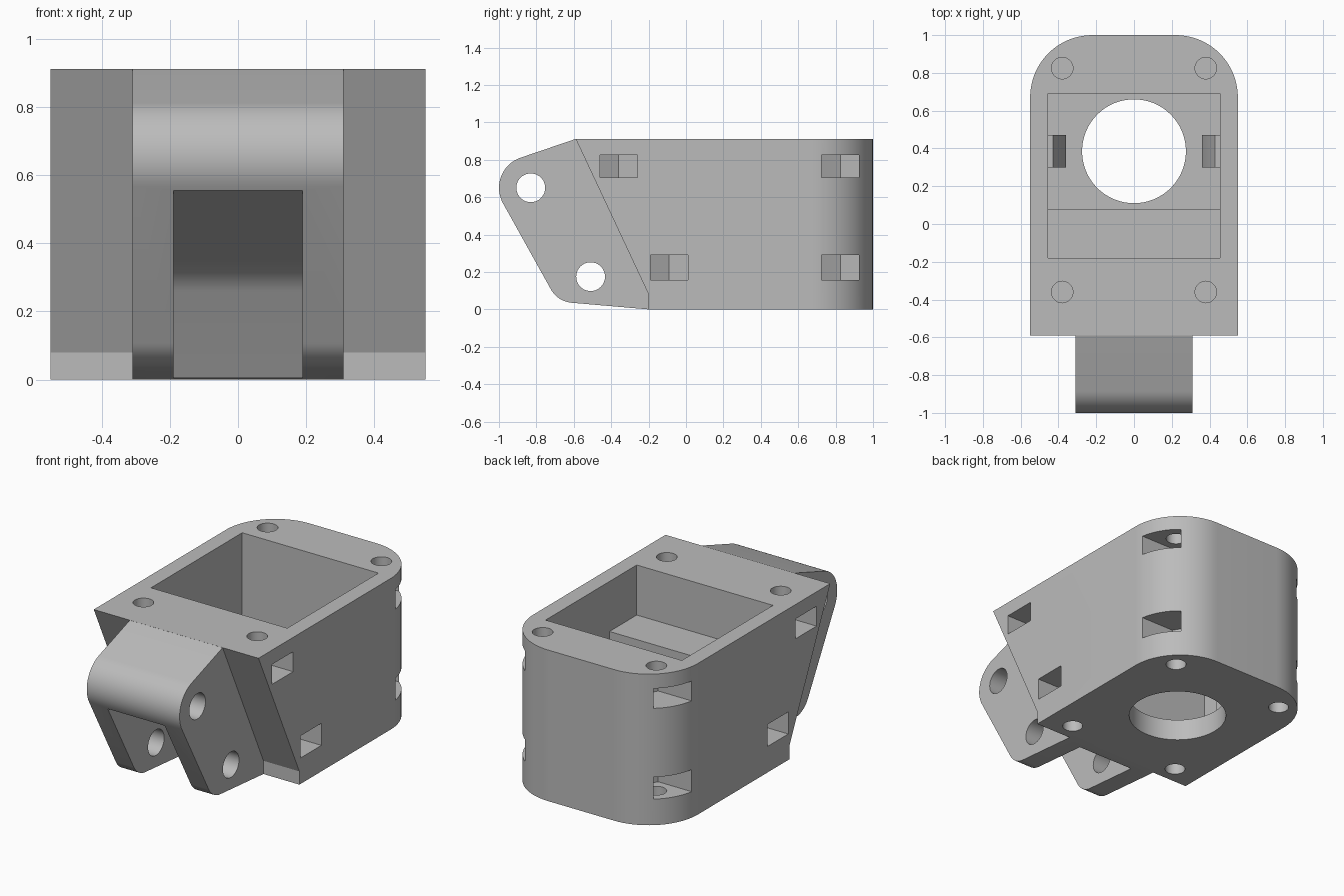
import bpy, bmesh, math
from mathutils import Vector

if "Cube" in bpy.data.objects:
    bpy.data.objects.remove(bpy.data.objects["Cube"])

H = 0.912          # overall height
W = 0.55           # half width of the body

grey = bpy.data.materials.new("plain grey")
grey.diffuse_color = (0.5, 0.5, 0.5, 1)
grey.use_nodes = True
grey.node_tree.nodes["Principled BSDF"].inputs["Base Color"].default_value = grey.diffuse_color


def prism(name, pts, lo, hi, axis):
    """Extrude a 2D outline: axis 'x' takes (y, z) points, axis 'z' takes (x, y)."""
    place = (lambda p, t: (t, p[0], p[1])) if axis == 'x' else (lambda p, t: (p[0], p[1], t))
    bm = bmesh.new()
    base = bm.faces.new([bm.verts.new(place(p, lo)) for p in pts])
    ext = bmesh.ops.extrude_face_region(bm, geom=[base])
    verts = [v for v in ext["geom"] if isinstance(v, bmesh.types.BMVert)]
    bmesh.ops.translate(bm, verts=verts, vec=Vector(place((0, 0), hi - lo)))
    bmesh.ops.recalc_face_normals(bm, faces=bm.faces)
    me = bpy.data.meshes.new(name)
    bm.to_mesh(me)
    bm.free()
    me.materials.append(grey)
    ob = bpy.data.objects.new(name, me)
    bpy.context.collection.objects.link(ob)
    return ob


def arc(cx, cy, r, a0, a1, n):
    return [(cx + r * math.cos(math.radians(a0 + (a1 - a0) * i / n)),
             cy + r * math.sin(math.radians(a0 + (a1 - a0) * i / n))) for i in range(n + 1)]


def circle(cx, cy, r, n=40):
    return arc(cx, cy, r, 0, 360, n)[:-1]


def rect(x0, x1, y0, y1):
    return [(x0, y0), (x1, y0), (x1, y1), (x0, y1)]


def combine(target, tool, op):
    """Apply a boolean and remove the tool."""
    tool.hide_render = True
    mod = target.modifiers.new(op, 'BOOLEAN')
    mod.operation, mod.solver, mod.object = op, 'EXACT', tool
    bpy.context.view_layer.objects.active = target
    bpy.ops.object.modifier_apply(modifier=mod.name)
    bpy.data.objects.remove(tool)


# Body: rounded-back plan trimmed to a slanted-front side profile
R = 0.33
plan = [(-W, -0.7), (W, -0.7)] + arc(W - R, 1 - R, R, 0, 90, 20) + arc(R - W, 1 - R, R, 90, 180, 20)
body = prism("bracket_body", plan, 0, H, 'z')
side = [(-0.59, H), (-0.2, 0.08), (-0.2, -0.1), (1.2, -0.1), (1.2, 1.1), (-0.59, 1.1)]
combine(body, prism("side_trim", side, -0.7, 0.7, 'x'), 'INTERSECT')

# Hinge lug: two rounded ends joined by tangent lines
lug_side = ([(-0.588, H)] + arc(-0.83, 0.65, 0.17, 108.9, 209.1, 16)
            + arc(-0.6, 0.175, 0.14, 209.1, 265.1, 12)
            + [(-0.2, 0), (-0.19, 0.03), (-0.19, 0.09), (-0.5, 0.85)])
lug = prism("hinge_lug", lug_side, -0.31, 0.31, 'x')

# Slot between the lug arms, with a rounded inner corner
p0, p1, p2 = Vector((-0.396, 0.26)), Vector((-0.43, 0.318)), Vector((-0.5, 0.347))
fillet = [tuple(p0 * (1 - t) ** 2 + p1 * 2 * t * (1 - t) + p2 * t * t)
          for t in [i / 10 for i in range(11)]]
slot = [(-0.194, -0.1)] + fillet + [(-1.2, 0.655), (-1.2, -0.1)]
combine(lug, prism("lug_slot", slot, -0.19, 0.19, 'x'), 'DIFFERENCE')

# Hinge pin holes
for y, z in ((-0.83, 0.65), (-0.51, 0.175)):
    combine(lug, prism("pin_hole", circle(y, z, 0.077), -0.5, 0.5, 'x'), 'DIFFERENCE')
combine(body, lug, 'UNION')

# Cavity, deeper behind a front step, and the round floor opening
FLOOR = 0.13
cavity = [(-0.18, 1.1), (-0.18, 0.61), (0.08, 0.61), (0.08, FLOOR), (0.69, FLOOR), (0.69, 1.1)]
combine(body, prism("cavity", cavity, -0.455, 0.455, 'x'), 'DIFFERENCE')
combine(body, prism("floor_opening", circle(0, 0.385, 0.275, 64), -0.2, 0.4, 'z'), 'DIFFERENCE')

# Screw holes with hexagon-ended nut slots opening to the sides
for s in (-1, 1):
    for y, z0, z1, h0, h1 in ((0.825, 0.705, 0.825, 0.76, 1.1), (-0.36, 0.705, 0.825, 0.76, 1.1),
                              (0.825, 0.157, 0.29, -0.1, 0.22), (-0.09, 0.157, 0.29, -0.1, 0.22)):
        nut = [(s * 0.7, y - 0.1), (s * 0.322, y - 0.1), (s * 0.265, y),
               (s * 0.322, y + 0.1), (s * 0.7, y + 0.1)]
        combine(body, prism("nut_slot", nut, z0, z1, 'z'), 'DIFFERENCE')
        combine(body, prism("screw_hole", circle(s * 0.38, y, 0.057, 32), h0, h1, 'z'), 'DIFFERENCE')

# Wedge catches on the cavity side walls
for s, label in ((-1, "left"), (1, "right")):
    catch = prism(label + "_catch", rect(s * 0.36, s * 0.46, 0.3, 0.47), FLOOR - 0.01, 0.45, 'z')
    for v in catch.data.vertices:
        if v.co.z > 0.4 and abs(v.co.x) < 0.4:
            v.co.x = s * 0.43
    bm = bmesh.new()
    bm.from_mesh(catch.data)
    # keep the lower part upright, slope only the top
    bmesh.ops.bisect_plane(bm, geom=bm.verts[:] + bm.edges[:] + bm.faces[:],
                           plane_co=(0, 0, 0.28), plane_no=(0, 0, 1))
    for v in bm.verts:
        if abs(v.co.z - 0.28) < 1e-4 and abs(v.co.x) < 0.43:
            v.co.x = s * 0.36
    bm.to_mesh(catch.data)
    bm.free()

# Smooth the curved walls, keep edges sharp
for ob in bpy.context.scene.objects:
    ob.select_set(True)
bpy.context.view_layer.objects.active = body
bpy.ops.object.shade_smooth_by_angle(angle=math.radians(25))
